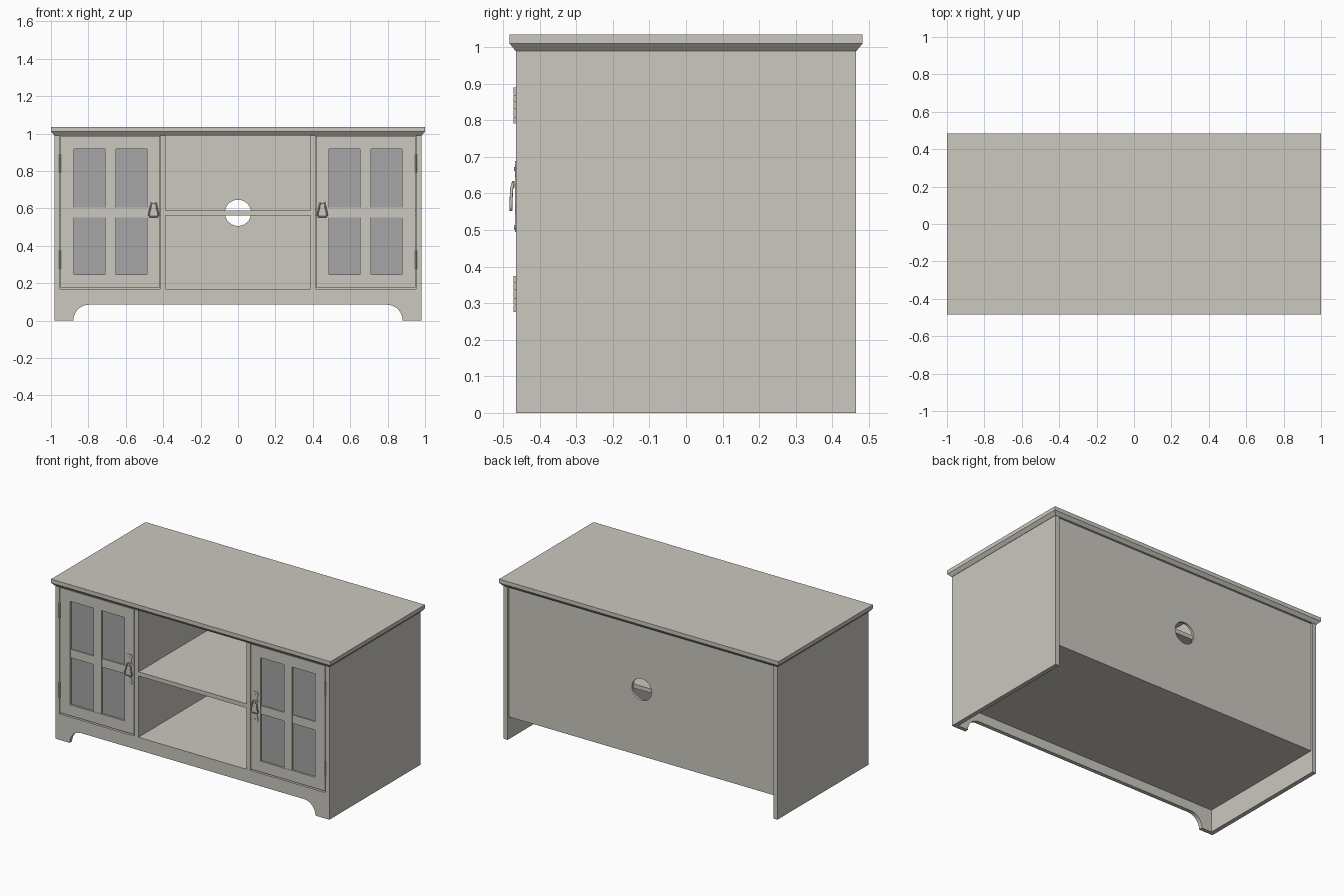
import bpy, bmesh, math
from mathutils import Matrix

if "Cube" in bpy.data.objects:
    bpy.data.objects.remove(bpy.data.objects["Cube"])


def material(name, rgb):
    m = bpy.data.materials.new(name)
    m.diffuse_color = (*rgb, 1)
    m.use_nodes = True
    m.node_tree.nodes["Principled BSDF"].inputs["Base Color"].default_value = m.diffuse_color
    return m


PAINT = material("warm grey paint", (0.60, 0.58, 0.52))
GLASS = material("grey glass", (0.38, 0.38, 0.39))


def finish(name, bm, mat, smooth=False):
    bmesh.ops.recalc_face_normals(bm, faces=bm.faces[:])
    me = bpy.data.meshes.new(name)
    bm.to_mesh(me)
    bm.free()
    ob = bpy.data.objects.new(name, me)
    bpy.context.collection.objects.link(ob)
    me.materials.append(mat)
    if smooth:
        bpy.ops.object.select_all(action='DESELECT')
        ob.select_set(True)
        bpy.context.view_layer.objects.active = ob
        bpy.ops.object.shade_smooth_by_angle(angle=math.radians(35))
    return ob


def box(name, xs, ys, zs, mat=PAINT):
    bm = bmesh.new()
    bmesh.ops.create_cube(bm, size=1)
    for v in bm.verts:
        v.co = [r[0] if c < 0 else r[1] for c, r in zip(v.co, (xs, ys, zs))]
    return finish(name, bm, mat)


def extruded(name, pts, y0, y1, smooth=False):
    """Front-view (x, z) outline extruded along y."""
    bm = bmesh.new()
    f = bm.faces.new([bm.verts.new((x, y0, z)) for x, z in pts])
    new = bmesh.ops.extrude_face_region(bm, geom=[f])["geom"]
    for v in new:
        if isinstance(v, bmesh.types.BMVert):
            v.co.y = y1
    return finish(name, bm, PAINT, smooth)


def cylinder(name, loc, r, h, axis='Z', segs=16):
    bm = bmesh.new()
    rot = Matrix.Rotation(math.pi / 2, 4, axis) if axis != 'Z' else Matrix()
    bmesh.ops.create_cone(bm, cap_ends=True, segments=segs, radius1=r, radius2=r,
                          depth=h, matrix=Matrix.Translation(loc) @ rot)
    return finish(name, bm, PAINT, True)


# Top slab with a chamfered underside
bm = bmesh.new()
rings = [[bm.verts.new((sx * x, sy * y, z)) for sx, sy in ((-1, -1), (1, -1), (1, 1), (-1, 1))]
         for x, y, z in ((0.982, 0.466, 0.99), (1, 0.483, 1.01), (1, 0.483, 1.035))]
bm.faces.new(rings[0])
bm.faces.new(rings[2])
for a, b in zip(rings, rings[1:]):
    for i in range(4):
        j = (i + 1) % 4
        bm.faces.new((a[i], a[j], b[j], b[i]))
finish("top", bm, PAINT)

# Apron with feet and rounded cut-out
arc = [(0.797 + 0.083 * math.cos(t), 0.085 * math.sin(t))
       for t in (math.pi / 2 * i / 10 for i in range(11))]
outline = [(0.952, 0.168), (0.952, 0)] + arc
outline += [(-x, z) for x, z in reversed(outline)]
extruded("apron", outline, -0.465, -0.44, True)

# Carcass
box("floor", (-0.952, 0.952), (-0.44, 0.44), (0.145, 0.168))
box("centre_shelf", (-0.388, 0.388), (-0.462, 0.44), (0.563, 0.59))

# Back panel with cable hole
back = box("back_panel", (-0.952, 0.952), (0.438, 0.453), (0.145, 0.99))
cutter = cylinder("cable_hole_cutter", (0, 0.445, 0.576), 0.07, 0.2, 'X', 48)
cutter.hide_render = True
cutter.hide_set(True)
mod = back.modifiers.new("cable_hole", 'BOOLEAN')
mod.object = cutter
mod.solver = 'EXACT'

for s, side in ((-1, "left"), (1, "right")):
    def sx(a, b):
        return tuple(sorted((s * a, s * b)))

    box(side + "_side_panel", sx(0.952, 0.98), (-0.465, 0.465), (0, 0.99))
    box(side + "_partition", sx(0.388, 0.415), (-0.465, 0.44), (0.168, 0.99))
    box(side + "_cabinet_shelf", sx(0.415, 0.952), (-0.43, 0.44), (0.563, 0.59))

    # Door frame, glazing bars and glass
    fy = (-0.465, -0.437)
    box(side + "_door_outer_stile", sx(0.877, 0.950), fy, (0.177, 0.987))
    box(side + "_door_inner_stile", sx(0.418, 0.487), fy, (0.177, 0.987))
    box(side + "_door_top_rail", sx(0.487, 0.877), fy, (0.917, 0.987))
    box(side + "_door_bottom_rail", sx(0.487, 0.877), fy, (0.177, 0.247))
    box(side + "_door_upright_bar", sx(0.652, 0.711), (-0.463, -0.439), (0.247, 0.917))
    box(side + "_door_cross_bar", sx(0.487, 0.877), (-0.460, -0.441), (0.55, 0.605))
    box(side + "_door_glass", sx(0.487, 0.877), (-0.453, -0.447), (0.247, 0.917), GLASS)

    # Hinges: five knuckles each
    for zc in (0.84, 0.325):
        for k in range(5):
            cylinder(side + "_hinge_knuckle", (s * 0.951, -0.467, zc + (k - 2) * 0.02),
                     0.005, 0.0185, 'Z', 12)

    # Handle: shaped backplate, screws, pivot and drop pull
    hx = s * 0.451
    half = [(0.014, 0.097), (0.021, 0.085), (0.012, 0.055), (0.022, 0.035),
            (0.022, -0.02), (0.012, -0.05), (0.021, -0.085), (0.014, -0.097)]
    plate = half + [(-x, z) for x, z in reversed(half)]
    extruded(side + "_handle_plate", [(hx + x, 0.592 + z) for x, z in plate], -0.468, -0.464)
    for z in (0.667, 0.508):
        cylinder(side + "_handle_screw", (hx, -0.468, z), 0.006, 0.004, 'X', 12)
    box(side + "_handle_post", (hx - 0.008, hx + 0.008), (-0.476, -0.466), (0.616, 0.634))

    cu = bpy.data.curves.new(side + "_handle_pull", 'CURVE')
    cu.dimensions = '3D'
    cu.bevel_depth = 0.0042
    cu.bevel_resolution = 2
    path = [(-0.013, -0.474, 0.627), (-0.016, -0.477, 0.61), (-0.026, -0.479, 0.565),
            (-0.02, -0.479, 0.555)]
    path += [(-x, y, z) for x, y, z in reversed(path)]
    sp = cu.splines.new('POLY')
    sp.points.add(len(path) - 1)
    for p, (x, y, z) in zip(sp.points, path):
        p.co = (hx + x, y, z, 1)
    sp.use_cyclic_u = True
    cu.materials.append(PAINT)
    bpy.context.collection.objects.link(bpy.data.objects.new(side + "_handle_pull", cu))
